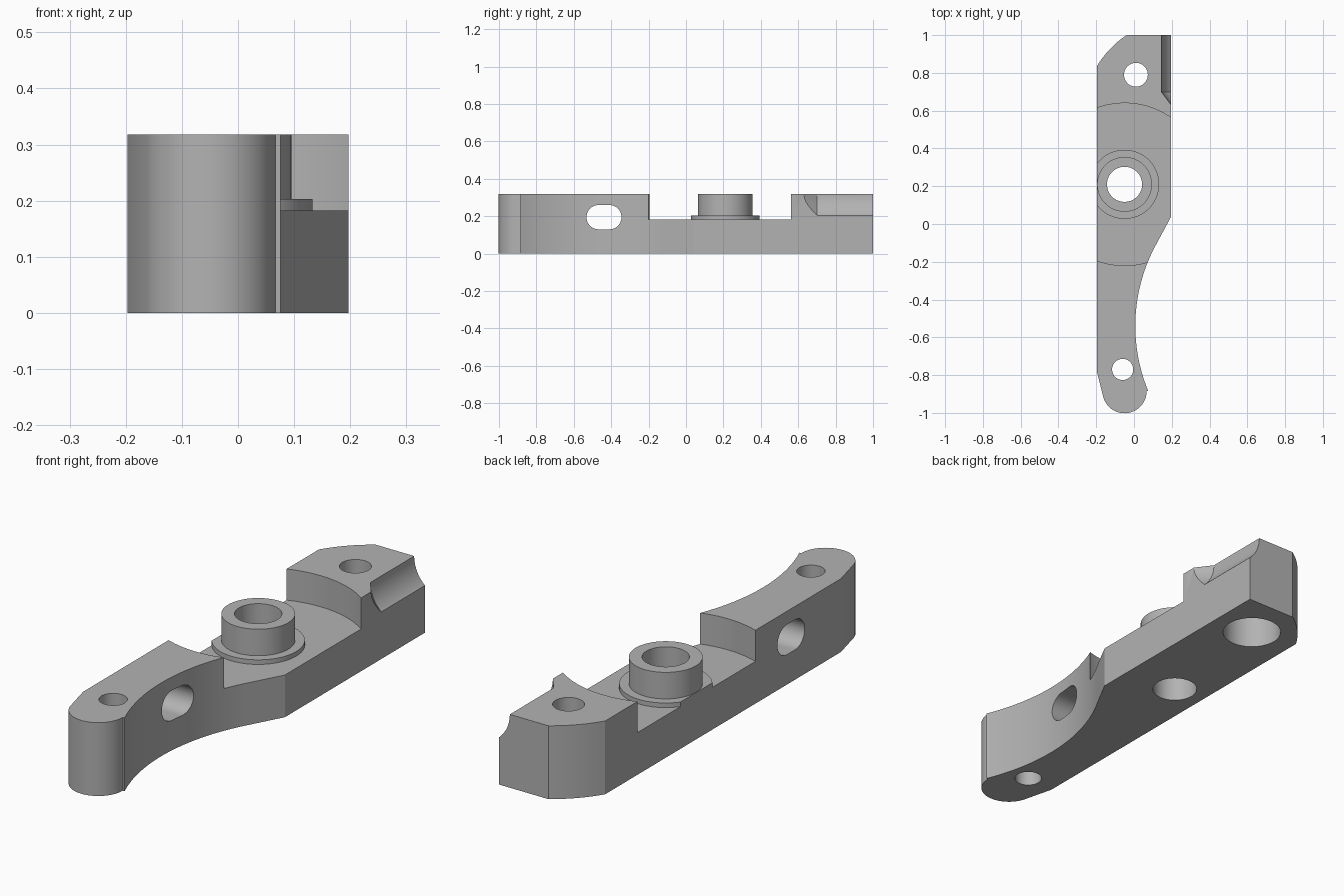
import bpy
import bmesh
from math import cos, sin, pi, radians, sqrt
from mathutils import Matrix, Vector

cube = bpy.data.objects.get("Cube")
if cube:
    bpy.data.objects.remove(cube, do_unlink=True)

grey = bpy.data.materials.new("machined grey")
grey.use_nodes = True
colour = (0.45, 0.45, 0.45, 1)
grey.diffuse_color = colour
grey.node_tree.nodes["Principled BSDF"].inputs["Base Color"].default_value = colour

HALF, TOP = 0.197, 0.318


def arc(cx, cy, r, start, end, steps):
    """Points along a circular arc, angles in degrees."""
    angles = [radians(start + (end - start) * i / steps) for i in range(steps + 1)]
    return [(cx + r * cos(a), cy + r * sin(a)) for a in angles]


def finish(name, bm):
    bmesh.ops.recalc_face_normals(bm, faces=bm.faces)
    mesh = bpy.data.meshes.new(name)
    bm.to_mesh(mesh)
    bm.free()
    mesh.materials.append(grey)
    obj = bpy.data.objects.new(name, mesh)
    bpy.context.collection.objects.link(obj)
    return obj


def prism(name, points, low, high, matrix=Matrix()):
    """Extrude a flat outline from low to high along local z."""
    bm = bmesh.new()
    face = bm.faces.new([bm.verts.new((x, y, low)) for x, y in points])
    result = bmesh.ops.extrude_face_region(bm, geom=[face])
    verts = [v for v in result["geom"] if isinstance(v, bmesh.types.BMVert)]
    bmesh.ops.translate(bm, vec=(0, 0, high - low), verts=verts)
    bmesh.ops.transform(bm, matrix=matrix, verts=bm.verts)
    return finish(name, bm)


def lathe(name, profile, matrix, sides=96):
    """Spin a closed (radius, height) loop; zero radii become poles."""
    bm = bmesh.new()
    verts = [bm.verts.new((r, 0, z)) for r, z in profile]
    edges = [bm.edges.new((v, verts[(i + 1) % len(verts)])) for i, v in enumerate(verts)]
    bmesh.ops.spin(bm, geom=verts + edges, axis=(0, 0, 1), cent=(0, 0, 0),
                   angle=2 * pi, steps=sides, use_merge=True)
    bmesh.ops.remove_doubles(bm, verts=bm.verts, dist=0.00001)
    bmesh.ops.transform(bm, matrix=matrix, verts=bm.verts)
    return finish(name, bm)


# Arm outline: rounded nose, concave flank, straight sides, curved back corner
nose = arc(-0.05, -0.885, 0.117, 197, 360, 24)
flank = arc(0.907, -0.54, 0.9, 202.5, 150.7, 32)
a, b, c = Vector((HALF * -1, 0.835)), Vector((-0.137, 0.934)), Vector((-0.04, 1))
corner = []
for i in range(9):
    t = 1 - i / 8
    corner.append(tuple(a * (1 - t) ** 2 + b * 2 * t * (1 - t) + c * t * t))
outline = nose + flank + [(HALF, 0.04), (HALF, 1)] + corner + [(-HALF, -0.78)]
arm = prism("arm", outline, 0, TOP)

cutters = []

# Round recess that leaves the pivot boss and its flange standing
pivot = Matrix.Translation((-0.05, 0.21, 0))
cutters.append(lathe("recess_cutter", [
    (0.43, 0.183), (0.43, 0.4), (0.145, 0.4),
    (0.145, 0.203), (0.183, 0.203), (0.183, 0.183)], pivot))

# Vertical holes: pivot bore, front hole, back hole and its counterbore
for name, x, y, r, high in (
        ("bore_cutter", -0.05, 0.21, 0.093, 0.5),
        ("front_hole_cutter", -0.06, -0.77, 0.056, 0.5),
        ("back_hole_cutter", 0.01, 0.79, 0.063, 0.5),
        ("counterbore_cutter", 0.01, 0.79, 0.122, 0.2)):
    cutters.append(prism(name, arc(x, y, r, 0, 354.375, 63), -0.1, high))

# Cross slot through the arm, local axes (y, z, x)
sideways = Matrix(((0, 0, 1, 0), (1, 0, 0, 0), (0, 1, 0, 0), (0, 0, 0, 1)))
slot = arc(-0.41, 0.195, 0.065, -90, 90, 24) + arc(-0.467, 0.195, 0.065, 90, 270, 24)
cutters.append(prism("slot_cutter", slot, -0.5, 0.5, sideways))

# Drilled edge groove with a conical end, axis along y
along_y = Matrix.Translation((0.295, 0, TOP)) @ Matrix.Rotation(-pi / 2, 4, "X")
bm = bmesh.new()
bmesh.ops.create_cone(bm, cap_ends=True, segments=96, radius1=0.15, radius2=0.15,
                      depth=0.5, matrix=Matrix.Translation((0, 0, 0.95)))
floor = min(bm.faces, key=lambda f: f.calc_center_median().z)
tip = bmesh.ops.poke(bm, faces=[floor])["verts"]
bmesh.ops.translate(bm, vec=(0, 0, -0.2), verts=tip)
bmesh.ops.transform(bm, matrix=along_y, verts=bm.verts)
cutters.append(finish("groove_cutter", bm))

# Cut everything, then drop the cutters
bpy.context.view_layer.objects.active = arm
arm.select_set(True)
for cutter in cutters:
    cutter.hide_render = True
    cut = arm.modifiers.new(cutter.name, "BOOLEAN")
    cut.operation = "DIFFERENCE"
    cut.solver = "EXACT"
    cut.object = cutter
    bpy.ops.object.modifier_apply(modifier=cut.name)
    bpy.data.objects.remove(cutter, do_unlink=True)

bpy.ops.object.shade_smooth_by_angle(angle=radians(25))
